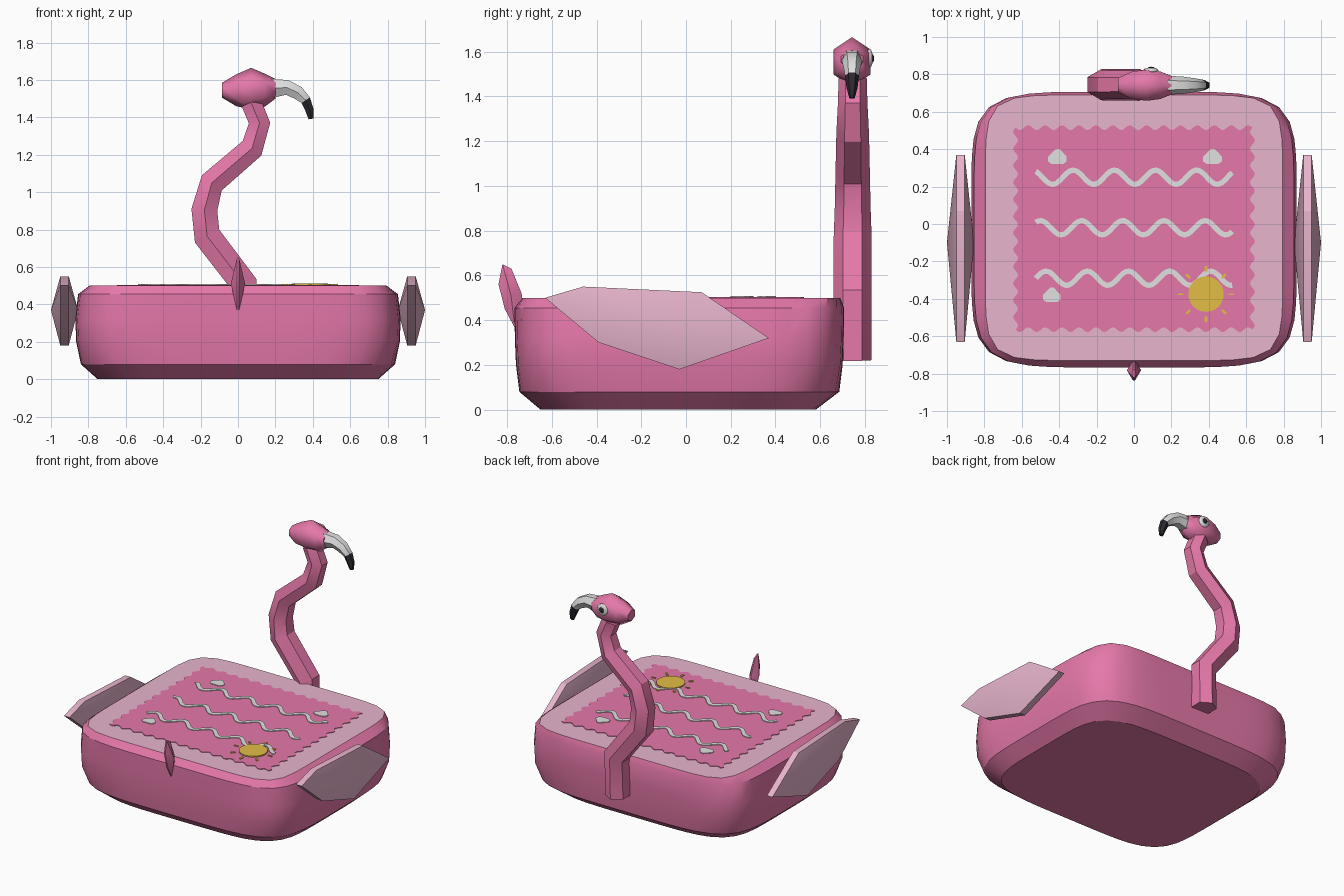
import bpy, bmesh, math
from mathutils import Vector

if "Cube" in bpy.data.objects:
    bpy.data.objects.remove(bpy.data.objects["Cube"])


def material(name, rgb):
    m = bpy.data.materials.new(name)
    m.diffuse_color = (*rgb, 1)
    m.use_nodes = True
    m.node_tree.nodes["Principled BSDF"].inputs["Base Color"].default_value = m.diffuse_color
    return m


PINK = material("pink", (0.79, 0.19, 0.40))
PALE = material("pale pink", (0.80, 0.46, 0.61))
WHITE = material("soft white", (0.76, 0.75, 0.76))
YELLOW = material("sun yellow", (0.76, 0.51, 0.06))
BLACK = material("black", (0.025, 0.022, 0.03))


def finish(name, bm, mats, angle=30):
    bmesh.ops.recalc_face_normals(bm, faces=bm.faces)
    me = bpy.data.meshes.new(name)
    bm.to_mesh(me)
    bm.free()
    for m in mats:
        me.materials.append(m)
    ob = bpy.data.objects.new(name, me)
    bpy.context.collection.objects.link(ob)
    bpy.ops.object.select_all(action='DESELECT')
    ob.select_set(True)
    bpy.context.view_layer.objects.active = ob
    bpy.ops.object.shade_smooth_by_angle(angle=math.radians(angle))
    return ob


def loft(name, rings, mats, angle=30, split=None, top_mat=0):
    """Skin closed rings; bands from index split on use the second material."""
    bm = bmesh.new()
    vs = [[bm.verts.new(p) for p in r] for r in rings]
    n = len(rings[0])
    for k in range(len(vs) - 1):
        for i in range(n):
            j = (i + 1) % n
            f = bm.faces.new((vs[k][i], vs[k][j], vs[k + 1][j], vs[k + 1][i]))
            f.material_index = int(split is not None and k >= split)
    bm.faces.new(vs[0])
    bm.faces.new(vs[-1]).material_index = top_mat
    return finish(name, bm, mats, angle)


def plate(name, outline, z0, z1, mat):
    return loft(name, [[(x, y, z) for x, y in outline] for z in (z0, z1)], [mat])


def tube_rings(path, y, sizes, n=6, phase=0.0, straight=False):
    """Rings across a path in the XZ plane; sizes are (half width, half height)."""
    rings = []
    for k, (x, z) in enumerate(path):
        a, b = path[max(k - 1, 0)], path[min(k + 1, len(path) - 1)]
        t = Vector((b[0] - a[0], 0, b[1] - a[1])).normalized()
        if straight:
            t = Vector((1, 0, 0))
        nrm = Vector((-t.z, 0, t.x))
        w, h = sizes[k]
        rings.append([Vector((x, y, z)) + Vector((0, w * math.cos(q), 0)) + nrm * h * math.sin(q)
                      for q in (phase + math.tau * i / n for i in range(n))])
    return rings


def lens(name, outline, cx, rim, apex, tip, mat):
    """Flat-rimmed shape in the YZ plane with a low peak on each side."""
    bm = bmesh.new()
    n = len(outline)
    sides = []
    for s in (-1, 1):
        ring = [bm.verts.new((cx + s * rim, y, z)) for y, z in outline]
        peak = bm.verts.new((cx + s * apex, *tip))
        for i in range(n):
            bm.faces.new((ring[i], ring[(i + 1) % n], peak))
        sides.append(ring)
    for i in range(n):
        j = (i + 1) % n
        bm.faces.new((sides[0][i], sides[0][j], sides[1][j], sides[1][i]))
    return finish(name, bm, [mat])


# Tub: stacked rounded-square sections, pale top
def rounded(a, b, cy, p, z, n=64):
    pts = []
    for i in range(n):
        t = math.tau * i / n
        c, s = math.cos(t), math.sin(t)
        r = (abs(c) ** p + abs(s) ** p) ** (-1 / p)
        pts.append((a * r * c, cy + b * r * s, z))
    return pts


tub = [(0.0, .75, .615, -.035, 5), (.08, .84, .715, -.03, 5), (.2, .865, .73, -.03, 6),
       (.32, .87, .735, -.03, 6), (.455, .855, .737, -.03, 6), (.5, .795, .71, -.02, 8)]
loft("tub", [rounded(a, b, cy, p, z) for z, a, b, cy, p in tub], [PINK, PALE], top_mat=1)


# Scalloped panel on the top
def scallop(x0, y0, x1, y1, waves, steps=8):
    dx, dy = x1 - x0, y1 - y0
    ln = math.hypot(dx, dy)
    n = waves * steps
    out = []
    for i in range(n):
        t = i / n
        o = .013 * math.sin(math.tau * waves * t)
        out.append((x0 + dx * t + dy / ln * o, y0 + dy * t - dx / ln * o))
    return out


X, YB, YT = .633, -.565, .515
corners = [(-X, YB), (X, YB), (X, YT), (-X, YT)]
panel = []
for i in range(4):
    panel += scallop(*corners[i], *corners[(i + 1) % 4], 14 if i % 2 == 0 else 12)
plate("scalloped_panel", panel, .499, .504, PINK)

# Wavy lines
for k, (y, peak) in enumerate([(.25, -.325), (-.02, -.50), (-.29, -.47)]):
    rings = []
    for i in range(81):
        x = -.525 + 1.05 * i / 80
        w = math.tau / .22
        slope = -.038 * w * math.sin(w * (x - peak))
        nx, ny = Vector((-slope, 1)).normalized() * .014
        py = y + .038 * math.cos(w * (x - peak))
        rings.append([(x - nx, py - ny, .503), (x + nx, py + ny, .503),
                      (x + nx, py + ny, .509), (x - nx, py - ny, .509)])
    loft(f"wavy_line_{k + 1}", rings, [WHITE])

# Small shells
shell = [(-.03, -.04), (.03, -.04), (.05, -.025), (.05, 0), (.012, .042), (-.008, .042), (-.05, 0), (-.05, -.025)]
for k, (cx, cy, s) in enumerate([(-.41, .36, 1), (.42, .36, 1), (-.44, -.38, .95)]):
    plate(f"shell_{k + 1}", [(cx + x * s, cy + y * s) for x, y in shell], .503, .509, WHITE)

# Sun with short rays
SX, SY = .385, -.375
plate("sun", [(SX + .095 * math.cos(math.tau * i / 24), SY + .095 * math.sin(math.tau * i / 24))
              for i in range(24)], .503, .512, YELLOW)
for k in range(8):
    a = math.tau * k / 8
    c, s = math.cos(a), math.sin(a)
    w = .004 if k % 4 == 0 else .007
    plate(f"sun_ray_{k + 1}", [(SX + r * c - v * s, SY + r * s + v * c)
                               for r, v in ((.12, -w), (.15, -w), (.15, w), (.12, w))],
          .503, .510, YELLOW)

# Wings and tail
wing = [(-.63, .5), (-.46, .55), (.07, .525), (.37, .32), (-.03, .18), (-.39, .3)]
for side, s in (("left", -1), ("right", 1)):
    lens(f"{side}_wing", wing, s * .9275, .0225, .0725, (-.1, .37), PALE)
tail = [(-.82, .65), (-.78, .63), (-.735, .52), (-.725, .45), (-.765, .365), (-.81, .45), (-.838, .56)]
lens("tail", tail, 0, .005, .038, (-.782, .51), PINK)

# Six-sided curved neck
neck = [(.025, .22), (.03, .51), (-.165, .765), (-.18, .905), (-.14, 1.05),
        (.075, 1.235), (.115, 1.37), (.07, 1.48)]
radii = [.083, .085, .085, .08, .077, .073, .066, .063]
loft("neck", tube_rings(neck, .745, [(r, r) for r in radii]), [PINK], 25)

# Head
head = [(-.085, 1.545), (-.01, 1.545), (.07, 1.554), (.14, 1.545), (.2, 1.553)]
sizes = [(.045, .04), (.085, .085), (.096, .111), (.085, .09), (.058, .053)]
loft("head", tube_rings(head, .742, sizes, 6, math.pi / 2, True), [PINK], 62)

# Hooked beak with a black end
beak = [(.185, 1.555), (.262, 1.56), (.32, 1.532), (.362, 1.492), (.382, 1.44), (.39, 1.392)]
sizes = [(.05, .058), (.046, .046), (.038, .042), (.031, .031), (.025, .026), (.012, .015)]
loft("beak", tube_rings(beak, .742, sizes), [WHITE, BLACK], 40, split=3, top_mat=1)


# Eye on the back side of the head
def dome(name, centre, r, depth, mat):
    bm = bmesh.new()
    bmesh.ops.create_uvsphere(bm, u_segments=14, v_segments=8, radius=1)
    for v in bm.verts:
        v.co = Vector(centre) + Vector((v.co.x * r, v.co.y * depth, v.co.z * r))
    finish(name, bm, [mat], 60)


dome("eye", (.09, .82, 1.57), .042, .016, WHITE)
dome("pupil", (.092, .833, 1.57), .019, .008, BLACK)
